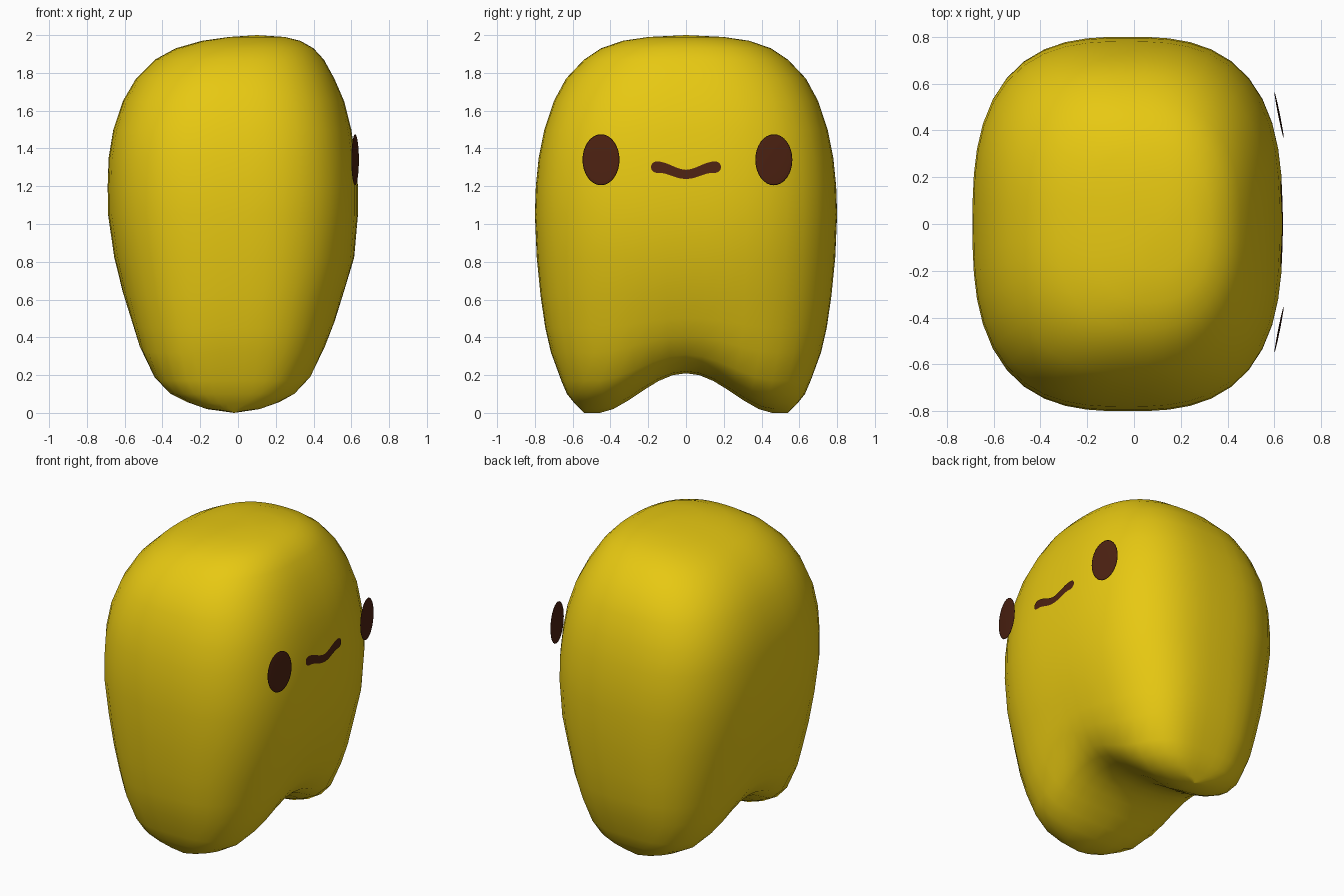
import bpy, bmesh, math
from mathutils import Vector
from mathutils.bvhtree import BVHTree

if "Cube" in bpy.data.objects:
    bpy.data.objects.remove(bpy.data.objects["Cube"])


def material(name, rgb):
    m = bpy.data.materials.new(name)
    m.diffuse_color = (*rgb, 1)
    m.use_nodes = True
    m.node_tree.nodes["Principled BSDF"].inputs["Base Color"].default_value = m.diffuse_color
    return m


yellow = material("golden yellow", (0.80, 0.58, 0.006))
brown = material("dark brown", (0.075, 0.016, 0.006))


def finish(bm, name, mat):
    bmesh.ops.recalc_face_normals(bm, faces=bm.faces)
    me = bpy.data.meshes.new(name)
    bm.to_mesh(me)
    bm.free()
    me.materials.append(mat)
    ob = bpy.data.objects.new(name, me)
    bpy.context.collection.objects.link(ob)
    for p in me.polygons:
        p.use_smooth = True
    return ob


# Body: horizontal rounded-box rings (z, x left, x right, half depth, squareness)
RINGS = [
    (0.00, -0.02, -0.02, 0.54, 4.0), (0.02, -0.19, 0.14, 0.56, 4.0),
    (0.05, -0.29, 0.24, 0.59, 3.8), (0.10, -0.39, 0.33, 0.63, 3.6),
    (0.17, -0.46, 0.40, 0.66, 3.4), (0.32, -0.53, 0.47, 0.715, 3.1),
    (0.45, -0.565, 0.515, 0.745, 3.0), (0.62, -0.61, 0.56, 0.77, 2.9),
    (0.82, -0.655, 0.615, 0.79, 2.8), (1.05, -0.688, 0.635, 0.80, 2.8),
    (1.20, -0.69, 0.635, 0.795, 2.8), (1.35, -0.685, 0.622, 0.78, 2.8),
    (1.50, -0.66, 0.60, 0.75, 2.8), (1.65, -0.61, 0.562, 0.70, 2.7),
    (1.77, -0.54, 0.51, 0.635, 2.6), (1.87, -0.44, 0.455, 0.54, 2.5),
    (1.93, -0.33, 0.40, 0.45, 2.5), (1.97, -0.19, 0.33, 0.335, 2.4),
    (1.99, -0.05, 0.25, 0.20, 2.2), (2.00, 0.10, 0.10, 0.0, 2.0),
]
SEG = 48
bm = bmesh.new()
loops = []
for z, xl, xr, hy, n in RINGS:
    loop = []
    for i in range(SEG):
        a = 2 * math.pi * i / SEG
        c, s = math.cos(a), math.sin(a)
        r = (abs(c) ** n + abs(s) ** n) ** (-1 / n)
        x = (xl + xr) / 2 + (xr - xl) / 2 * r * c
        y = hy * r * s
        # arch between the two feet, fading out with height
        t = min(abs(y) / 0.46, 1)
        arch = 0.21 * (0.5 + 0.5 * math.cos(math.pi * t)) ** 0.85
        loop.append(bm.verts.new((x, y, z + arch * max(0, 1 - z / 0.9) ** 2)))
    loops.append(loop)
for lo, hi in zip(loops, loops[1:]):
    for i in range(SEG):
        j = (i + 1) % SEG
        bm.faces.new((lo[i], lo[j], hi[j], hi[i]))
bmesh.ops.remove_doubles(bm, verts=bm.verts, dist=0.0005)
tree = BVHTree.FromBMesh(bm)
finish(bm, "body", yellow)

# Eyes: thin oval plates standing slightly off the face, turned outward
for side, y0 in ((-1, -0.45), (1, 0.465)):
    bm = bmesh.new()
    bmesh.ops.create_uvsphere(bm, u_segments=32, v_segments=12, radius=1)
    for v in bm.verts:
        u, w, d = v.co.x * 0.098, v.co.y * 0.135, v.co.z * 0.004
        v.co = Vector((0.62 - side * u * 0.2 + d, y0 + u, 1.34 + w))
    finish(bm, "eye_left" if side < 0 else "eye_right", brown)

# Mouth: a curved smile with round ends, laid on the body surface
bm = bmesh.new()
STEPS, HALF = 36, 0.185
rows = []
for i in range(STEPS + 1):
    y = -HALF * math.cos(math.pi * i / STEPS)
    k = min(abs(y) / 0.15, 1)
    mid = 1.263 + 0.038 * (0.5 - 0.5 * math.cos(math.pi * k))
    half = 0.024 + 0.006 * k
    end = max(0, abs(y) - 0.155) / 0.03
    half *= math.sqrt(max(0, 1 - end * end))
    row = []
    for f in (-1, -0.5, 0, 0.5, 1):
        z = mid + f * half
        hit = tree.ray_cast(Vector((2, y, z)), Vector((-1, 0, 0)))[0]
        row.append(bm.verts.new((hit.x + 0.005, y, z)))
    rows.append(row)
for a, b in zip(rows, rows[1:]):
    for k in range(4):
        bm.faces.new((a[k], b[k], b[k + 1], a[k + 1]))
bmesh.ops.remove_doubles(bm, verts=bm.verts, dist=0.0002)
finish(bm, "mouth", brown)
